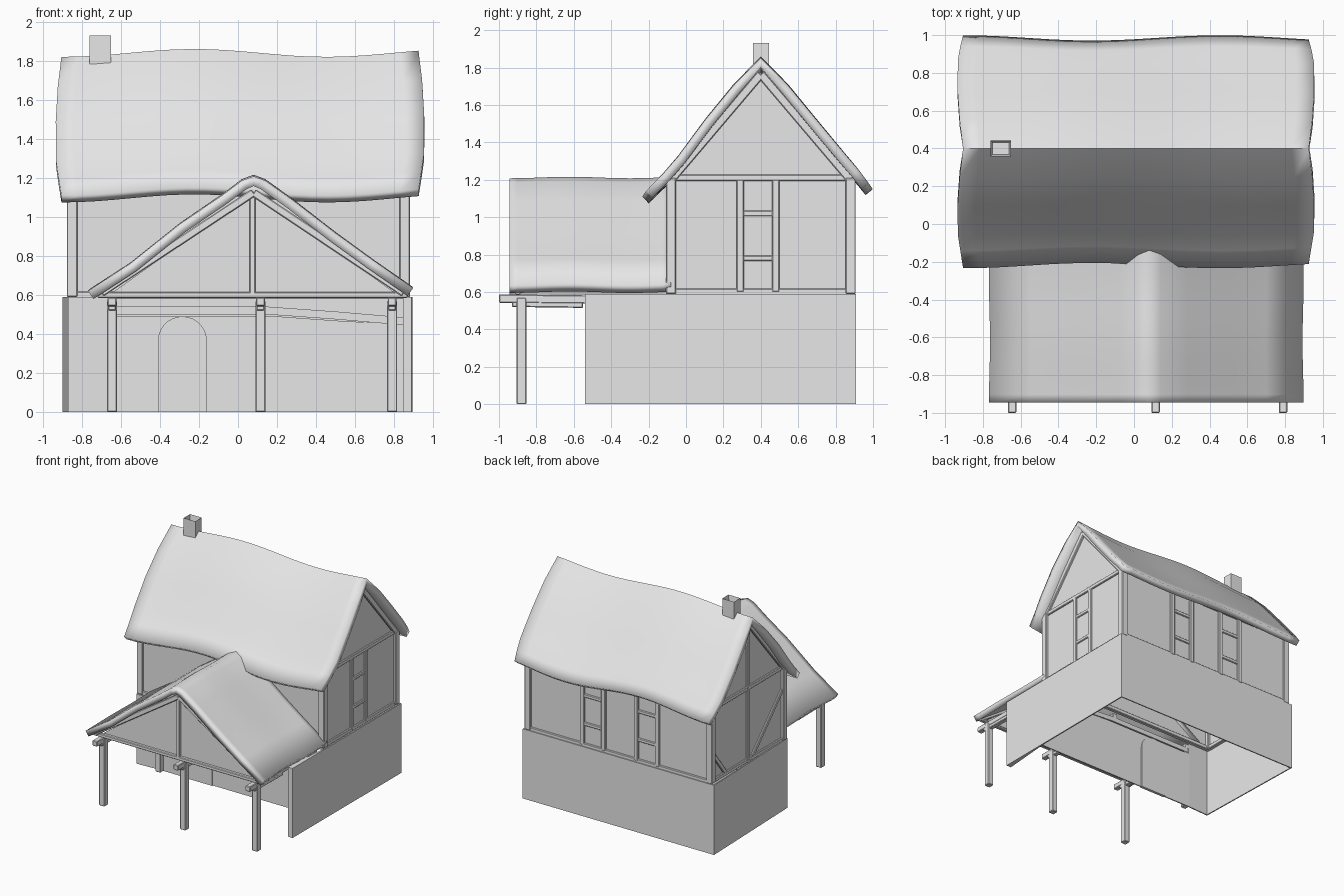
import bpy, bmesh
from math import sin, cos, pi
from mathutils import Vector

if "Cube" in bpy.data.objects:
    bpy.data.objects.remove(bpy.data.objects["Cube"], do_unlink=True)

plaster = bpy.data.materials.new("pale_grey")
plaster.use_nodes = True
GREY = (0.8, 0.8, 0.8, 1)
plaster.diffuse_color = GREY
plaster.node_tree.nodes["Principled BSDF"].inputs["Base Color"].default_value = GREY


def finish(name, bm):
    mesh = bpy.data.meshes.new(name)
    bm.to_mesh(mesh)
    bm.free()
    mesh.materials.append(plaster)
    obj = bpy.data.objects.new(name, mesh)
    bpy.context.collection.objects.link(obj)
    return obj


def smooth(obj, degrees):
    bpy.ops.object.select_all(action="DESELECT")
    obj.select_set(True)
    bpy.context.view_layer.objects.active = obj
    bpy.ops.object.shade_smooth_by_angle(angle=degrees * pi / 180)


def place(axis, a, b, t):
    """Point with t along the axis and a, b on the other two axes in order."""
    return {"x": (t, a, b), "y": (a, t, b), "z": (a, b, t)}[axis]


def prism(name, outline, axis, lo, hi):
    bm = bmesh.new()
    face = bm.faces.new([bm.verts.new(place(axis, a, b, lo)) for a, b in outline])
    out = bmesh.ops.extrude_face_region(bm, geom=[face])
    verts = [v for v in out["geom"] if isinstance(v, bmesh.types.BMVert)]
    bmesh.ops.translate(bm, verts=verts, vec=Vector(place(axis, 0, 0, hi - lo)))
    bmesh.ops.recalc_face_normals(bm, faces=bm.faces)
    return finish(name, bm)


def beam(name, a, b, width=0.045):
    """Square timber between two points, with softened edges."""
    a, b = Vector(a), Vector(b)
    bm = bmesh.new()
    bmesh.ops.create_cube(bm, size=1)
    bmesh.ops.scale(bm, vec=(width, width, (b - a).length), verts=bm.verts)
    bmesh.ops.bevel(bm, geom=bm.edges[:], offset=0.005, segments=1, affect="EDGES")
    obj = finish(name, bm)
    obj.location = (a + b) / 2
    obj.rotation_mode = "QUATERNION"
    obj.rotation_quaternion = (b - a).to_track_quat("Z", "Y")
    return obj


def thatch(name, profile, axis, lo, hi, bulge, wobble, degrees, thickness=0.05, rows=20):
    """Wavy roof sheet: the profile swept along an axis, then thickened."""
    bm = bmesh.new()
    grid = []
    mid = len(profile) // 2
    for i in range(rows + 1):
        t = i / rows
        wave = wobble * sin(t * 8.5 - 1.6)
        row = []
        for j, (a, h) in enumerate(profile):
            u = (j - mid) / mid
            ends = bulge * sin(pi * min(1, abs(u) * 1.05)) * (2 * t - 1)
            point = place(axis, a - 0.7 * wave * u, h + wave, lo + (hi - lo) * t + ends)
            row.append(bm.verts.new(point))
        grid.append(row)
    for r0, r1 in zip(grid, grid[1:]):
        for j in range(len(profile) - 1):
            bm.faces.new((r0[j], r0[j + 1], r1[j + 1], r1[j]))
    bm.normal_update()
    if sum(f.normal.z for f in bm.faces) < 0:
        bmesh.ops.reverse_faces(bm, faces=bm.faces[:])
    obj = finish(name, bm)
    mod = obj.modifiers.new("thickness", "SOLIDIFY")
    mod.thickness = thickness
    mod.offset = -1
    smooth(obj, degrees)
    return obj


# Ground-floor walls, open underneath
prism("lower_back_wall", [(-0.9, 0.9), (0.89, 0.9), (0.89, 0.91), (-0.9, 0.91)], "z", 0, 0.59)
prism("lower_left_wall", [(-0.9, 0.91), (-0.87, -0.12), (-0.86, -0.12), (-0.89, 0.91)], "z", 0, 0.59)
prism("lower_right_wall", [(0.845, -0.54), (0.89, -0.54), (0.895, 0.91), (0.885, 0.91), (0.88, -0.1)],
      "z", 0, 0.59)
prism("lower_front_corner", [(-0.87, -0.12), (-0.66, -0.11), (-0.66, -0.1), (-0.87, -0.11)], "z", 0, 0.59)
prism("door_wall", [(-0.67, 0), (0.88, 0), (0.88, 0.45), (0.55, 0.465), (0.2, 0.49), (-0.67, 0.49)],
      "y", -0.11, -0.1)

# Arched door, showing on both sides of the wall
arch = [(-0.41, 0), (-0.16, 0)]
arch += [(-0.285 + 0.125 * cos(k * pi / 14), 0.365 + 0.125 * sin(k * pi / 14)) for k in range(15)]
prism("door_outside", arch, "y", -0.118, -0.109)
prism("door_inside", arch, "y", -0.101, -0.093)

# Sagging lintel above the door wall
prism("lintel", [(-0.65, 0.5), (0.15, 0.5), (0.5, 0.475), (0.85, 0.445),
                 (0.85, 0.485), (0.5, 0.515), (0.15, 0.54), (-0.65, 0.54)], "y", -0.15, -0.1)

# Upper storey: a hollow shell with gable ends
for side, x in (("left", -0.855), ("right", 0.85)):
    prism(side + "_gable_wall", [(-0.09, 0.59), (0.89, 0.59), (0.89, 1.2), (0.4, 1.76), (-0.09, 1.2)],
          "x", x, x + 0.01)
for side, y in (("front", -0.09), ("back", 0.88)):
    prism(side + "_upper_wall", [(-0.855, 0.59), (0.86, 0.59), (0.86, 1.2), (-0.855, 1.2)],
          "y", y, y + 0.01)

# Frame of corner posts, rails and rafters
for x in (-0.85, 0.855):
    for y in (-0.08, 0.88):
        beam("corner_post", (x, y, 0.59), (x, y, 1.21), 0.055)
    for z in (0.6, 1.21):
        beam("end_rail", (x, -0.1, z), (x, 0.9, z), 0.035)
    for y in (-0.08, 0.88):
        beam("gable_rafter", (x, y, 1.2), (x, 0.4, 1.765), 0.045)
for y in (-0.085, 0.885):
    for z in (0.6, 1.2):
        beam("long_rail", (-0.86, y, z), (0.87, y, z), 0.035)

# Window ladders: paired posts with two rungs
for y in (0.29, 0.48):
    beam("right_window_post", (0.855, y, 0.6), (0.855, y, 1.2), 0.04)
for z in (0.78, 1.02):
    beam("right_window_rung", (0.855, 0.29, z), (0.855, 0.48, z), 0.03)
for x in (-0.26, 0.245):
    for side in (-0.1, 0.1):
        beam("back_window_post", (x + side, 0.885, 0.6), (x + side, 0.885, 1.2), 0.04)
    for z in (0.78, 1.02):
        beam("back_window_rung", (x - 0.1, 0.885, z), (x + 0.1, 0.885, z), 0.03)

# Left end: centre post and diagonal braces
beam("left_centre_post", (-0.85, 0.4, 0.6), (-0.85, 0.4, 1.75), 0.04)
beam("left_brace", (-0.85, 0.34, 0.61), (-0.85, -0.06, 1.02), 0.035)
beam("left_brace_short", (-0.85, 0.7, 0.61), (-0.85, 0.87, 0.83), 0.035)

# Porch posts and joists
for x in (-0.645, 0.115, 0.79):
    beam("porch_post", (x, -0.88, 0), (x, -0.88, 0.57), 0.052)
    beam("porch_joist", (x, -1.0, 0.565), (x, -0.1, 0.555), 0.045)
    beam("joist_bracket", (x, -0.93, 0.54), (x, -0.55, 0.535), 0.04)
beam("porch_back_post", (-0.645, -0.13, 0), (-0.645, -0.13, 0.57), 0.05)

# Porch gable
prism("porch_gable", [(-0.66, 0.6), (0.82, 0.6), (0.08, 1.13)], "y", -0.89, -0.88)
beam("porch_tie_beam", (-0.72, -0.9, 0.6), (0.87, -0.9, 0.6), 0.03)
beam("porch_king_post", (0.075, -0.9, 0.6), (0.075, -0.9, 1.12), 0.03)
for x in (-0.7, 0.85):
    beam("porch_rafter", (x, -0.9, 0.61), (0.08, -0.9, 1.125), 0.04)

# Roofs
thatch("main_roof", [(-0.22, 1.13), (-0.13, 1.22), (-0.05, 1.31), (0.1, 1.51), (0.25, 1.69),
                     (0.4, 1.84), (0.55, 1.69), (0.7, 1.51), (0.86, 1.32), (0.93, 1.24), (0.985, 1.17)],
       "x", -0.905, 0.925, 0.03, 0.02, 60)
thatch("porch_roof", [(-0.765, 0.625), (-0.55, 0.765), (-0.3, 0.965), (-0.08, 1.115), (0.02, 1.19),
                      (0.08, 1.212), (0.14, 1.19), (0.28, 1.09), (0.5, 0.92), (0.7, 0.775), (0.895, 0.64)],
       "y", -0.945, -0.08, 0.0, 0.004, 80)

# Hollow chimney
bm = bmesh.new()
bmesh.ops.create_cube(bm, size=1)
bmesh.ops.scale(bm, vec=(0.11, 0.085, 0.19), verts=bm.verts)
bmesh.ops.translate(bm, vec=(-0.705, 0.4, 1.835), verts=bm.verts)
bm.normal_update()
top = max(bm.faces, key=lambda f: f.normal.z)
bmesh.ops.inset_region(bm, faces=[top], thickness=0.016)
bmesh.ops.translate(bm, vec=(0, 0, -0.07), verts=top.verts)
finish("chimney", bm)
